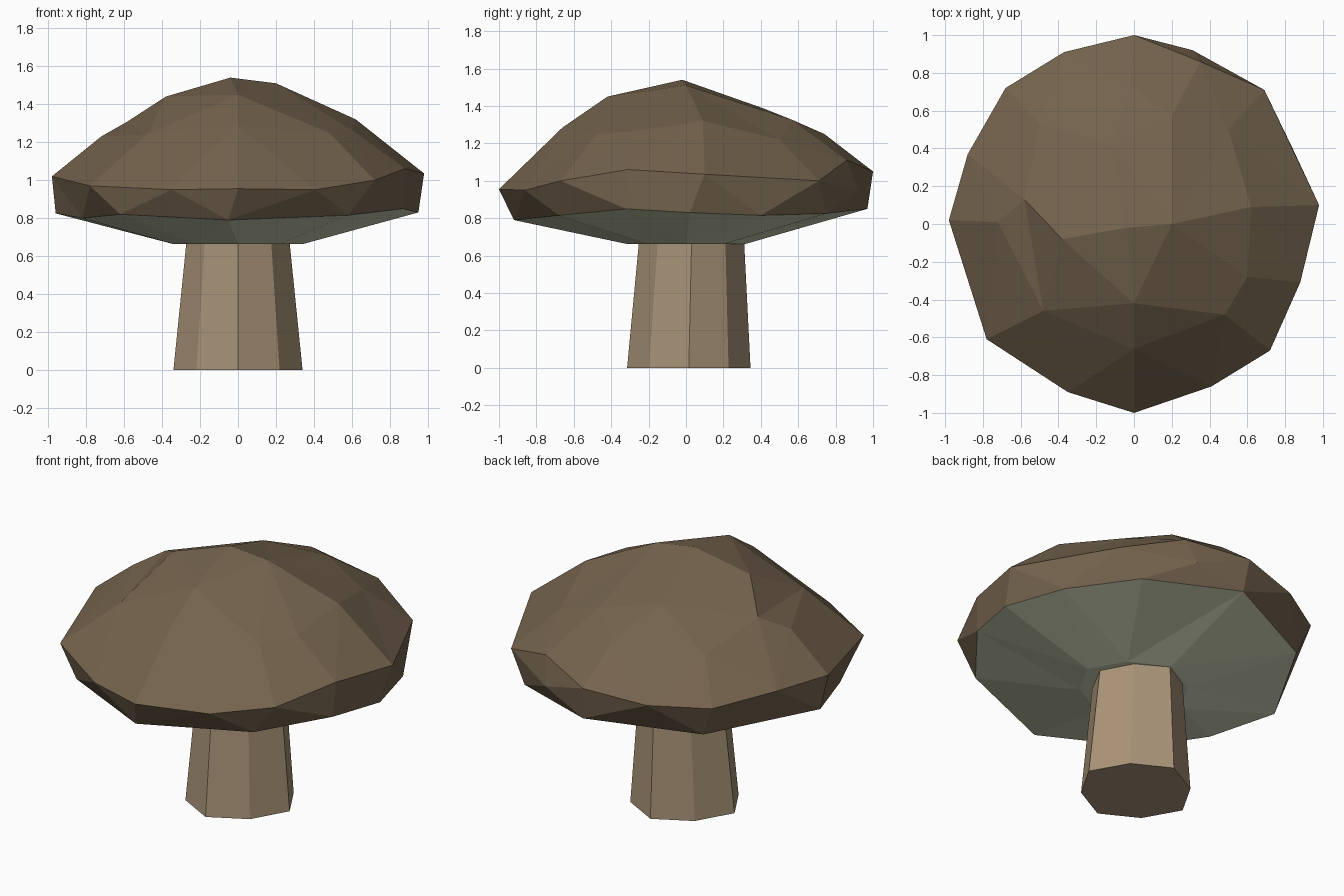
import bpy, bmesh, math
from mathutils import Vector
from mathutils.geometry import delaunay_2d_cdt

if "Cube" in bpy.data.objects:
    bpy.data.objects.remove(bpy.data.objects["Cube"])


def material(name, rgb):
    lin = [((c / 255 + 0.055) / 1.055) ** 2.4 for c in rgb]
    m = bpy.data.materials.new(name)
    m.diffuse_color = (*lin, 1)
    m.use_nodes = True
    m.node_tree.nodes["Principled BSDF"].inputs["Base Color"].default_value = m.diffuse_color
    return m


def build(name, verts, faces, mat):
    me = bpy.data.meshes.new(name)
    me.from_pydata(verts, [], faces)
    bm = bmesh.new()
    bm.from_mesh(me)
    bmesh.ops.remove_doubles(bm, verts=bm.verts, dist=1e-5)
    bmesh.ops.recalc_face_normals(bm, faces=bm.faces)
    bm.to_mesh(me)
    bm.free()
    me.materials.append(mat)
    ob = bpy.data.objects.new(name, me)
    bpy.context.collection.objects.link(ob)
    return ob


def turn(p):
    return (math.atan2(p[0], -p[1]) + 0.2) % math.tau


def zipper(a, b, ia, ib):
    """Triangles joining two closed rings, advancing by angle."""
    na, nb, i, j, tris = len(a), len(b), 0, 0, []
    while i < na or j < nb:
        ta = turn(a[(i + 1) % na]) + (math.tau if i + 1 >= na else 0)
        tb = turn(b[(j + 1) % nb]) + (math.tau if j + 1 >= nb else 0)
        if j >= nb or (i < na and ta <= tb):
            tris.append((ia + i % na, ib + j % nb, ia + (i + 1) % na))
            i += 1
        else:
            tris.append((ia + i % na, ib + j % nb, ib + (j + 1) % nb))
            j += 1
    return tris


def octagon(rx, ry, cy, z):
    """Eight-sided ring with its diagonal corners pulled in a little."""
    ring = []
    for k in range(8):
        a, s = k * math.tau / 8, 0.91 if k % 2 else 1
        ring.append((rx * s * math.sin(a), cy - ry * s * math.cos(a), z))
    return ring


brown = material("cap brown", (116, 99, 77))
tan = material("stem tan", (168, 147, 119))
sage = material("underside grey green", (207, 212, 183))

# Cap outlines, counter-clockwise from the front
upper = [(0, -1, .955), (.41, -.86, .95), (.72, -.67, 1.0), (.88, -.31, 1.06),
         (.98, .10, 1.035), (.69, .71, 1.0), (.35, .86, 1.11), (0, 1, 1.05),
         (-.37, .91, 1.01), (-.68, .72, 1.0), (-.88, .37, 1.03), (-.98, .02, 1.02),
         (-.78, -.61, .97), (-.35, -.89, .95)]
lower = [(-.05, -.92, .79), (.58, -.68, .815), (.87, -.32, .85), (.95, .02, .83),
         (.84, .40, .815), (.57, .75, .825), (.02, .97, .85), (-.6, .69, .81),
         (-.96, .07, .825), (-.82, -.32, .80), (-.62, -.68, .82)]
upper.sort(key=turn)
lower.sort(key=turn)

# Cap dome: uneven peaks triangulated inside the rim, first six form creases
peaks = [(.20, 0, 1.51), (-.04, -.02, 1.54), (-.38, -.08, 1.44), (-.58, .13, 1.31),
         (-.48, -.46, 1.24), (-.72, .01, 1.23), (0, -.42, 1.45), (0, -.66, 1.285),
         (.48, -.48, 1.25), (.60, -.28, 1.265), (.62, .09, 1.32), (.50, .50, 1.22),
         (.20, .57, 1.325), (-.12, .42, 1.385), (-.02, .74, 1.25), (-.50, .53, 1.21)]
n = len(upper)
pts = upper + peaks
edges = [(i, (i + 1) % n) for i in range(n)] + [(n + i, n + i + 1) for i in range(5)]
vs, _, tris, orig, _, _ = delaunay_2d_cdt([Vector(p[:2]) for p in pts], edges, [], 1, 1e-5)
dome = [(v.x, v.y, pts[o[0]][2]) for v, o in zip(vs, orig)]

# Cap band: one rim corner is notched, so a lower point stands in for it
m, c = len(dome), upper.index((.35, .86, 1.11))
outer = upper[:c] + [(.31, .92, .95)] + upper[c + 1:]
band = zipper(outer, lower, m, m + n)
tip = m + n + len(lower)
band += [(m + c - 1, m + c, tip), (m + c, m + c + 1, tip)]
build("cap", dome + outer + lower + [upper[c]], [tuple(t) for t in tris] + band, brown)

# Cap underside, sloping in to the stem
inner = octagon(.34, .32, 0, .663)
k = len(lower)
under = zipper(lower, inner, 0, k) + [tuple(range(k, k + 8))]
build("cap_underside", lower + inner, under, sage)

# Stem: tapered octagon
rings = octagon(.34, .33, .015, 0) + octagon(.27, .28, .03, .69)
sides = [(i, (i + 1) % 8, 8 + (i + 1) % 8, 8 + i) for i in range(8)]
build("stem", rings, sides + [tuple(range(8)), tuple(range(8, 16))], tan)
